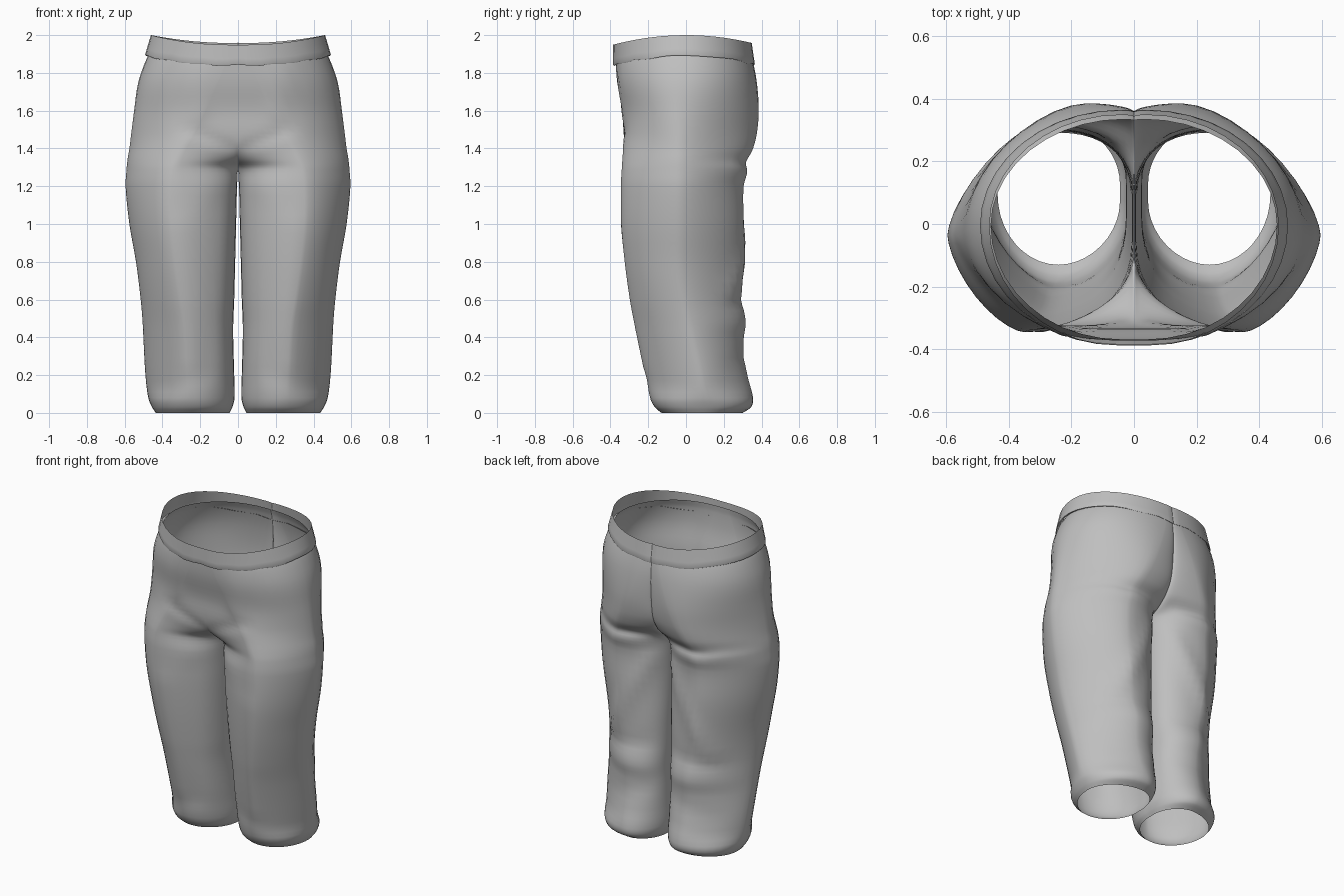
import bpy, bmesh, math

cube = bpy.data.objects.get("Cube")
if cube:
    bpy.data.objects.remove(cube, do_unlink=True)

# One cloth colour
cloth = bpy.data.materials.new("grey cloth")
cloth.use_nodes = True
colour = (0.52, 0.52, 0.52, 1)
cloth.diffuse_color = colour
shader = cloth.node_tree.nodes["Principled BSDF"]
shader.inputs["Base Color"].default_value = colour
shader.inputs["Roughness"].default_value = 0.9

QUARTER = 10   # steps per quarter of a section
INNER = 5      # points across the inside of the leg
STEPS = 4      # rows between two key sections
CROTCH = 1.29

# height, outer x, inner x, middle x, front y, back y, inner front y, inner back y
KEYS = [
    (1.92, .456, 0, .04, -.368, .334, -.368, .33),
    (1.87, .486, 0, .06, -.372, .352, -.372, .345),
    (1.75, .528, 0, .11, -.364, .375, -.364, .358),
    (1.60, .55, 0, .18, -.335, .385, -.335, .352),
    (1.48, .565, 0, .24, -.332, .375, -.33, .335),
    (1.40, .575, 0, .29, -.333, .355, -.31, .29),
    (1.34, .585, 0, .32, -.337, .33, -.25, .22),
    (CROTCH, .59, 0, .34, -.34, .33, -.13, .12),
    (1.20, .595, .005, .35, -.345, .305, -.07, .10),
    (1.00, .575, .01, .35, -.34, .305, -.05, .10),
    (.80, .54, .015, .33, -.32, .30, -.03, .12),
    (.60, .515, .02, .30, -.29, .298, 0, .12),
    (.48, .505, .025, .28, -.267, .316, .02, .13),
    (.38, .50, .025, .27, -.247, .305, .03, .13),
    (.20, .49, .02, .26, -.21, .325, .05, .13),
    (.08, .475, .018, .25, -.19, .355, .06, .13),
    (.03, .455, .03, .24, -.165, .345, .06, .13),
    (0, .435, .045, .24, -.13, .30, .07, .13),
]

# Cloth folds: side (-1 front, 1 back), start x z, end x z, width, height
FOLDS = [
    (-1, .05, 1.41, .26, 1.50, .035, -.008),
    (-1, .30, 1.0, .27, .25, .05, .008),
    (-1, .13, 1.1, .16, .2, .04, -.005),
    (-1, .25, 1.85, .20, 1.6, .05, .008),
    (1, .05, 1.34, .32, 1.31, .03, -.013),
    (1, .08, 1.15, .36, .65, .05, .014),
    (1, .10, .62, .34, .58, .035, -.007),
    (1, .10, .33, .38, .25, .05, -.007),
]


def smooth(t):
    t = min(max(t, 0), 1)
    return t * t * (3 - 2 * t)


def side_y(z):
    """Depth of the outermost point of the leg."""
    return -.035 + .13 * smooth((.8 - z) / .8) + .03 * smooth((z - 1.5) / .4)


def roundness(z, middle):
    """Superellipse power: rounder at waist and hem than in the middle."""
    ends = smooth((z - 1.4) / .45) + smooth((.15 - z) / .15)
    return middle + (2 - middle) * ends


def inner_power(z, seam):
    """Blunt seam above the crotch, rounded inside of the leg below it."""
    leg = 2.2 - .3 * smooth((.3 - z) / .3)
    return seam + (leg - seam) * smooth((1.38 - z) / .2)


def arc(start, corner, end, power):
    """Superellipse quarter bulging to the corner; the end is left out."""
    centre = (start[0] + end[0] - corner[0], start[1] + end[1] - corner[1])
    pts = []
    for i in range(QUARTER):
        a = math.pi / 2 * i / QUARTER
        u, v = math.sin(a) ** (2 / power), math.cos(a) ** (2 / power)
        pts.append(tuple(s * v + e * u + c * (1 - u - v)
                         for s, c, e in zip(start, centre, end)))
    return pts


def section(z, xo, xi, xm, yf, yb, yif, yib):
    ya, xb = side_y(z), .8 * xm
    pts = arc((xi, yif), (xi, yf), (xm, yf), inner_power(z, 1.3))
    pts += arc((xm, yf), (xo, yf), (xo, ya), roundness(z, 1.52))
    pts += arc((xo, ya), (xo, yb), (xb, yb), roundness(z, 1.5))
    pts += arc((xb, yb), (xi, yb), (xi, yib), inner_power(z, 1.75))
    pts.append((xi, yib))
    return pts


def fold_offset(x, y, z):
    total = 0
    for side, x0, z0, x1, z1, width, height in FOLDS:
        facing = smooth((y - side_y(z)) * side / .25)
        dx, dz = x1 - x0, z1 - z0
        t = min(max(((x - x0) * dx + (z - z0) * dz) / (dx * dx + dz * dz), 0), 1)
        d = math.hypot(x - x0 - t * dx, z - z0 - t * dz)
        total += side * facing * height * math.exp(-(d / width) ** 2)
    return total


def key_rows():
    """Smoothly interpolate the key sections from waist to hem."""
    def slope(i, k):
        a, b = KEYS[max(i - 1, 0)], KEYS[min(i + 1, len(KEYS) - 1)]
        return (b[k] - a[k]) / (b[0] - a[0])
    for i in range(len(KEYS) - 1):
        a, b = KEYS[i], KEYS[i + 1]
        h = b[0] - a[0]
        for s in range(STEPS):
            t = s / STEPS
            w = t * t * (3 - 2 * t)
            row = [a[0] + h * t]
            for k in range(1, len(a)):
                row.append(a[k] * (1 - w) + b[k] * w
                           + h * slope(i, k) * t * (1 - t) ** 2
                           - h * slope(i + 1, k) * t * t * (1 - t))
            row[2] = 0 if row[0] > CROTCH - .001 else max(row[2], .002)
            yield row
    yield list(KEYS[-1])


def strip(bm, upper, lower, closed=False):
    n = min(len(upper), len(lower))
    for i in range(n if closed else n - 1):
        j = (i + 1) % n
        bm.faces.new((upper[i], lower[i], lower[j], upper[j]))


def finish(bm, name):
    """Turn a left half into a mirrored, smooth object."""
    mesh = bpy.data.meshes.new(name)
    bm.to_mesh(mesh)
    bm.free()
    mesh.materials.append(cloth)
    obj = bpy.data.objects.new(name, mesh)
    bpy.context.collection.objects.link(obj)
    mirror = obj.modifiers.new("Mirror", "MIRROR")
    mirror.merge_threshold = .0005
    bpy.ops.object.select_all(action="DESELECT")
    obj.select_set(True)
    bpy.context.view_layer.objects.active = obj
    bpy.ops.object.shade_smooth_by_angle(angle=math.radians(60))


# Trouser legs and hips: open half above the crotch, closed tube below it
bm = bmesh.new()
previous, was_closed = None, False
for row in key_rows():
    z = row[0]
    pts = section(*row)
    closed = z < CROTCH + .001
    if closed:
        xi, yif, yib = row[2], row[6], row[7]
        pts += [(xi, yib + (yif - yib) * k / (INNER + 1)) for k in range(1, INNER + 1)]
    ring = [bm.verts.new((x, y + fold_offset(x, y, z), z)) for x, y in pts]
    if previous:
        strip(bm, previous, ring, closed and was_closed)
    previous, was_closed = ring, closed
finish(bm, "trouser_legs")

# Waistband: a slightly raised band with a dipping top edge
bm = bmesh.new()
previous = None
# fraction up the band, growth outwards
for up, grow in [(1, 0), (.66, .001), (.33, .002), (.06, .003), (0, 0), (.02, -.012)]:
    down = 1 - up
    front = -.386 + .002 * down - grow
    back = .348 + .014 * down + grow
    row = (1.92, .461 + .029 * down + grow, 0, .05, front, back, front, back - .006)
    ring = []
    for x, y in section(*row):
        top = 2 - .047 * (y / .37) ** 2
        ripple = .004 * math.sin(31 * x + 12 * y) * down
        ring.append(bm.verts.new((x, y, top - .11 * down + ripple)))
    if previous:
        strip(bm, previous, ring)
    previous = ring
finish(bm, "waistband")
